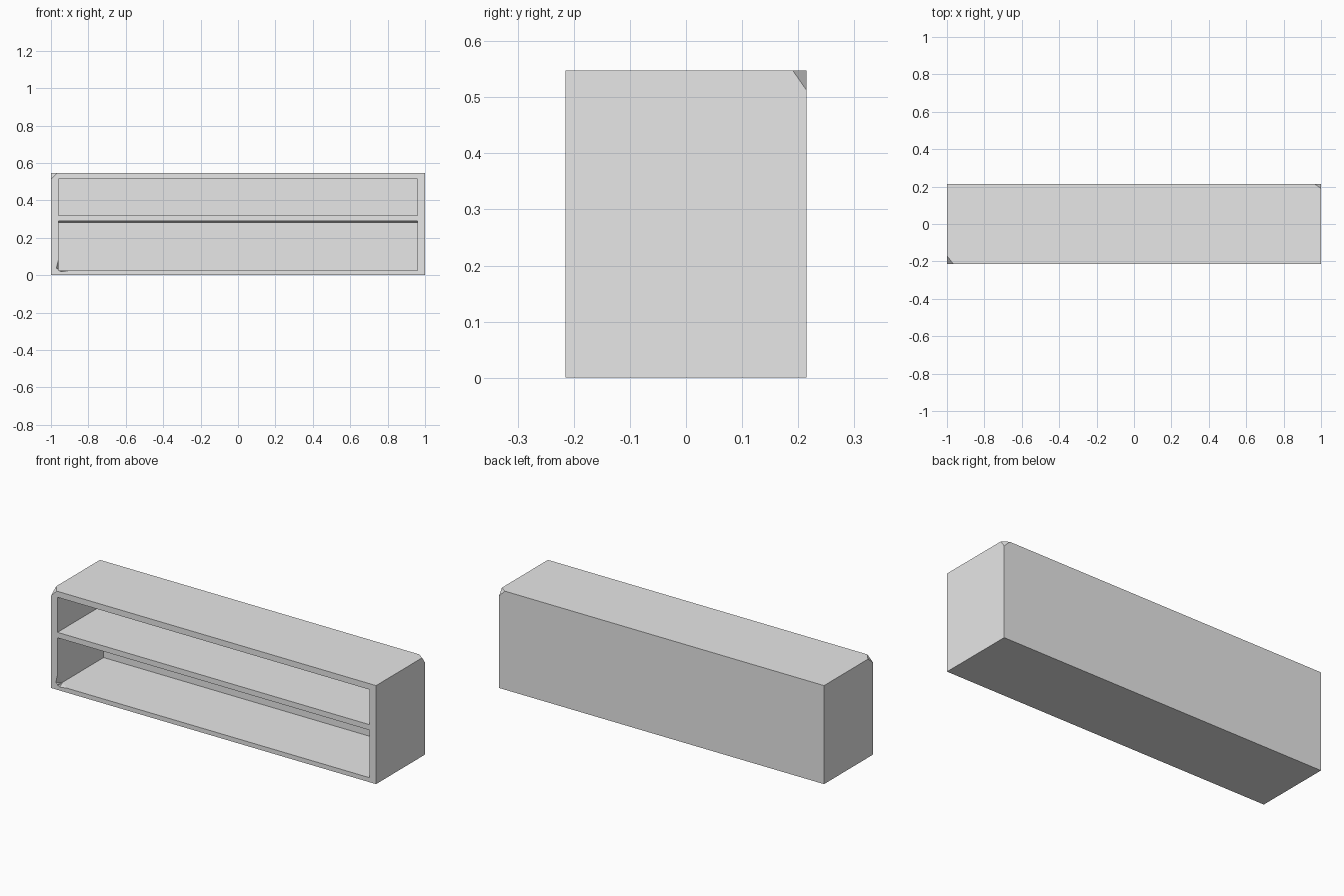
import bpy
import bmesh

old = bpy.data.objects.get("Cube")
if old:
    bpy.data.objects.remove(old, do_unlink=True)

W, D, H = 1.0, 0.215, 0.548      # half width, half depth, height
IN_X, BACK_Y = 0.96, 0.19        # inner side walls and inner back wall
FRONT_Y = -D - 0.05              # cutters start ahead of the front

grey = bpy.data.materials.new("light_grey")
grey.use_nodes = True
grey.diffuse_color = (0.8, 0.8, 0.8, 1)
grey.node_tree.nodes["Principled BSDF"].inputs["Base Color"].default_value = (0.8, 0.8, 0.8, 1)


def hull(name, points):
    """Solid object wrapped around a few points."""
    bm = bmesh.new()
    for p in points:
        bm.verts.new(p)
    bmesh.ops.convex_hull(bm, input=bm.verts[:])
    bmesh.ops.dissolve_limit(bm, angle_limit=0.001, verts=bm.verts[:], edges=bm.edges[:])
    bmesh.ops.recalc_face_normals(bm, faces=bm.faces[:])
    mesh = bpy.data.meshes.new(name)
    bm.to_mesh(mesh)
    bm.free()
    mesh.materials.append(grey)
    obj = bpy.data.objects.new(name, mesh)
    bpy.context.collection.objects.link(obj)
    return obj


def extruded(name, profile, half_width):
    """Side profile of (y, z) points stretched across the width."""
    return hull(name, [(s * half_width, y, z) for s in (-1, 1) for y, z in profile])


def clipped_corner(sx, sy, cx, cy, cz):
    """Three points replacing a top corner of the case."""
    x, y = sx * W, sy * D
    return [(x - sx * cx, y, H), (x, y - sy * cy, H), (x, y, H - cz)]


# Case with two opposite top corners clipped
points = [(x, y, 0) for x in (-W, W) for y in (-D, D)]
points += [(-W, D, H), (W, -D, H)]
points += clipped_corner(1, 1, 0.036, 0.025, 0.036)
points += clipped_corner(-1, -1, 0.035, 0.045, 0.035)
case = hull("shelf_case", points)

# Upper compartment, and lower one with a slightly sloping ceiling
upper = extruded("upper_compartment_cutter",
                 [(FRONT_Y, 0.32), (BACK_Y, 0.32), (BACK_Y, 0.515), (FRONT_Y, 0.515)], IN_X)
lower = extruded("lower_compartment_cutter",
                 [(FRONT_Y, 0.025), (BACK_Y, 0.025), (BACK_Y, 0.279), (FRONT_Y, 0.291)], IN_X)

# Chipped inner corner at the front of the lower compartment
rim = [(-0.96, 0.09), (-0.972, 0.04), (-0.945, 0.018), (-0.895, 0.025)]
chip = hull("corner_chip_cutter",
            [(x, -D - 0.005, z) for x, z in rim] + [(-0.96, -0.17, 0.025)])

for cutter in (upper, lower, chip):
    cutter.hide_render = True
    cutter.hide_viewport = True
    cutter.display_type = 'WIRE'
    mod = case.modifiers.new(cutter.name, 'BOOLEAN')
    mod.operation = 'DIFFERENCE'
    mod.solver = 'EXACT'
    mod.object = cutter
